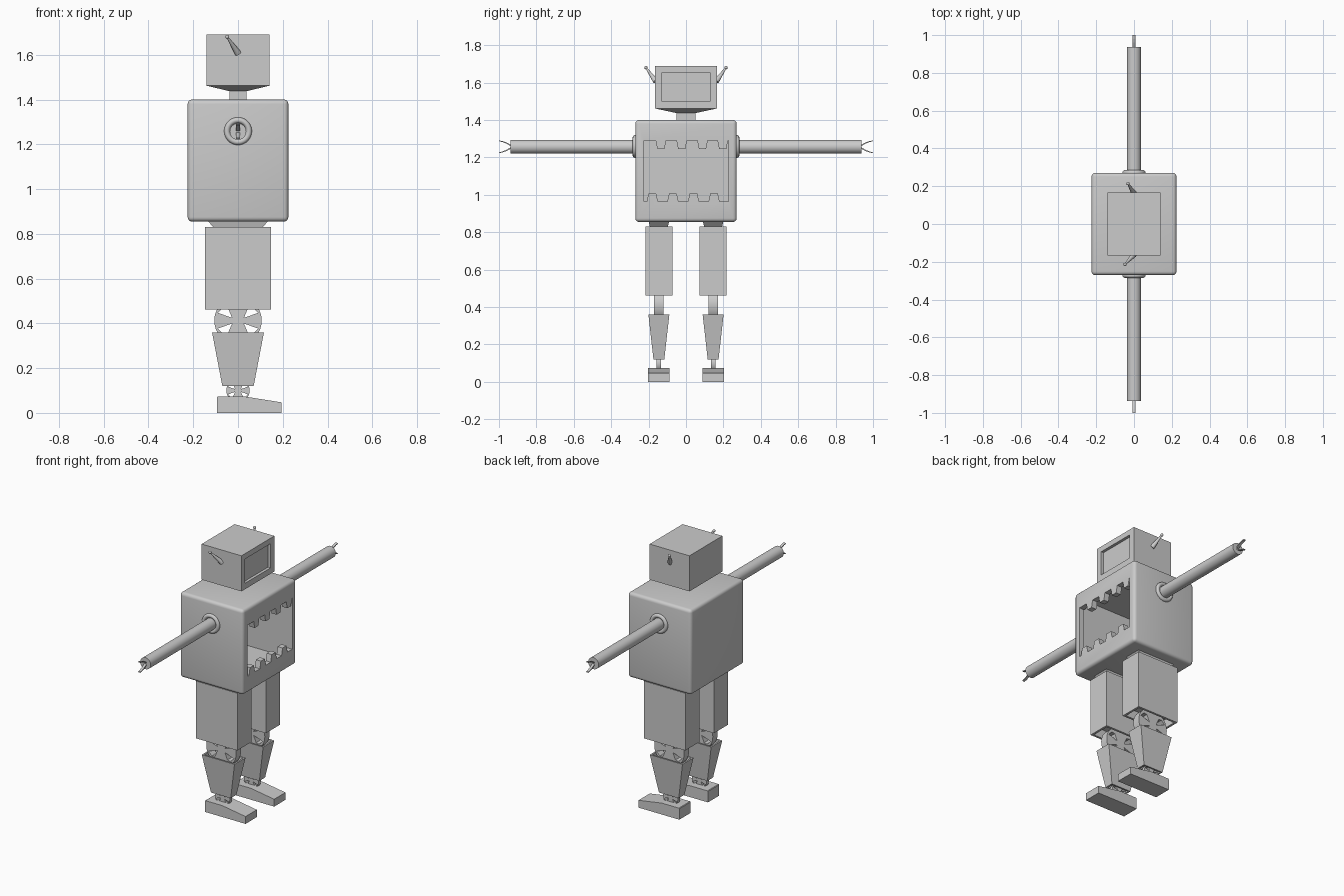
import bpy, bmesh
from math import sin, cos, pi
from mathutils import Vector

if "Cube" in bpy.data.objects:
    bpy.data.objects.remove(bpy.data.objects["Cube"])


def make(name, verts, faces):
    mesh = bpy.data.meshes.new(name)
    mesh.from_pydata(verts, [], faces)
    bm = bmesh.new()
    bm.from_mesh(mesh)
    bmesh.ops.recalc_face_normals(bm, faces=bm.faces)
    bm.to_mesh(mesh)
    bm.free()
    ob = bpy.data.objects.new(name, mesh)
    bpy.context.collection.objects.link(ob)
    return ob


def loft(name, sections, y=0):
    """Stack of rectangles (z, half_x, half_y), capped at both ends."""
    verts = [(sx * hx, y + sy * hy, z) for z, hx, hy in sections
             for sx, sy in ((-1, -1), (1, -1), (1, 1), (-1, 1))]
    n = len(verts)
    faces = [(0, 1, 2, 3), (n - 4, n - 3, n - 2, n - 1)]
    for b in range(0, n - 4, 4):
        faces += [(b + i, b + (i + 1) % 4, b + 4 + (i + 1) % 4, b + 4 + i) for i in range(4)]
    return make(name, verts, faces)


def prism(name, pts, axis, lo, hi):
    """Extrude an outline along x (points are y, z) or y (points are x, z)."""
    n = len(pts)
    verts = [(d, a, b) if axis == 'x' else (a, d, b) for d in (lo, hi) for a, b in pts]
    faces = [tuple(range(n)), tuple(range(n, 2 * n))]
    faces += [(i, (i + 1) % n, n + (i + 1) % n, n + i) for i in range(n)]
    return make(name, verts, faces)


def apply(ob, kind, **settings):
    mod = ob.modifiers.new(kind, kind)
    for k, v in settings.items():
        setattr(mod, k, v)
    bpy.context.view_layer.objects.active = ob
    bpy.ops.object.modifier_apply(modifier=mod.name)


def cut(ob, cutter):
    apply(ob, 'BOOLEAN', operation='DIFFERENCE', solver='EXACT', object=cutter)
    bpy.data.objects.remove(cutter)


def smooth(ob):
    bpy.ops.object.select_all(action='DESELECT')
    ob.select_set(True)
    bpy.context.view_layer.objects.active = ob
    bpy.ops.object.shade_smooth_by_angle(angle=0.6)


def rod(name, a, b, r1, r2, sides=32):
    a, b = Vector(a), Vector(b)
    bpy.ops.mesh.primitive_cone_add(vertices=sides, radius1=r1, radius2=r2,
                                    depth=(b - a).length, location=(a + b) / 2)
    ob = bpy.context.object
    ob.name = name
    ob.rotation_euler = (b - a).to_track_quat('Z', 'Y').to_euler()
    smooth(ob)


def joint(name, y, z, r, half):
    """Upright disc with four wedge-shaped openings."""
    ring = [(r * cos(i * pi / 20), z + r * sin(i * pi / 20)) for i in range(40)]
    ob = prism(name, ring, 'y', y - half, y + half)
    for sx in (-1, 1):
        for sz in (-1, 1):
            wedge = [(.25, .12), (.85, .33), (.62, .55), (.42, .52)]
            cut(ob, prism('cutter', [(sx * r * a, z + sz * r * b) for a, b in wedge],
                          'y', y - .1, y + .1))
    smooth(ob)


# torso: hollow rounded box with a toothed opening in its +x side
torso = loft('torso', [(.855, .225, .271), (1.4, .225, .271)])
apply(torso, 'BEVEL', width=.02, segments=4)
cut(torso, loft('cutter', [(.9, .19, .232), (1.36, .19, .232)]))
opening = [(-.225, 1.29)]
for c in (-.134, -.023, .088, .196):
    opening += [(c - .028, 1.29), (c - .019, 1.245), (c + .019, 1.245), (c + .028, 1.29)]
opening += [(.228, 1.29), (.228, .963)]
for c in (.15, .04, -.07, -.18):
    opening += [(c + .03, .963), (c + .02, 1.008), (c - .02, 1.008), (c - .03, .963)]
opening += [(-.225, .963)]
cut(torso, prism('cutter', opening, 'x', .15, .3))
smooth(torso)

# neck and head with a recessed screen
loft('neck', [(1.39, .039, .05), (1.45, .039, .05)])
head = loft('head', [(1.438, .04, .055), (1.462, .141, .167), (1.69, .141, .167)])
cut(head, prism('cutter', [(-.128, 1.5), (.128, 1.5), (.128, 1.655), (-.128, 1.655)],
                'x', .123, .2))

for s in (-1, 1):
    # antennas
    tip = (-.048 if s < 0 else -.032, s * .214, 1.68)
    rod('antenna', (0, s * .162, 1.607), tip, .015, .004, 16)
    bpy.ops.mesh.primitive_uv_sphere_add(segments=16, ring_count=10, radius=.009, location=tip)
    bpy.context.object.name = 'antenna_ball'
    smooth(bpy.context.object)

    # arms with shoulder collar and two-prong gripper
    rod('arm', (0, s * .24, 1.257), (0, s * .937, 1.257), .037, .037)
    bpy.ops.mesh.primitive_torus_add(major_radius=.049, minor_radius=.013, major_segments=40,
                                     location=(0, s * .272, 1.259), rotation=(pi / 2, 0, 0))
    bpy.context.object.name = 'shoulder_collar'
    smooth(bpy.context.object)
    for k in (-1, 1):
        path = [(.93, .006), (.945, .015), (.96, .023), (.98, .03), (1.0, .034)]
        inner = [(.998, .029), (.98, .025), (.962, .017), (.948, .009), (.93, 0)]
        prism('gripper_prong', [(s * a, 1.257 + k * b) for a, b in path + inner], 'x', -.008, .008)

    # legs: shells are open where a joint enters
    y = s * .145
    loft('hip', [(.82, .1, .045), (.862, .14, .056)], y)
    loft('thigh', [(.52, .133, .058), (.463, .133, .058), (.463, .147, .072), (.83, .147, .072)], y)
    joint('knee', y, .412, .106, .025)
    loft('shin', [(.14, .062, .022), (.12, .06, .02), (.12, .07, .029), (.36, .116, .056),
                  (.36, .106, .047), (.31, .096, .04)], y)
    joint('ankle', y, .1, .052, .012)
    prism('foot', [(-.094, 0), (.195, 0), (.195, .047), (.03, .073), (-.09, .073), (-.094, .07)],
          'y', y - .057, y + .057)
